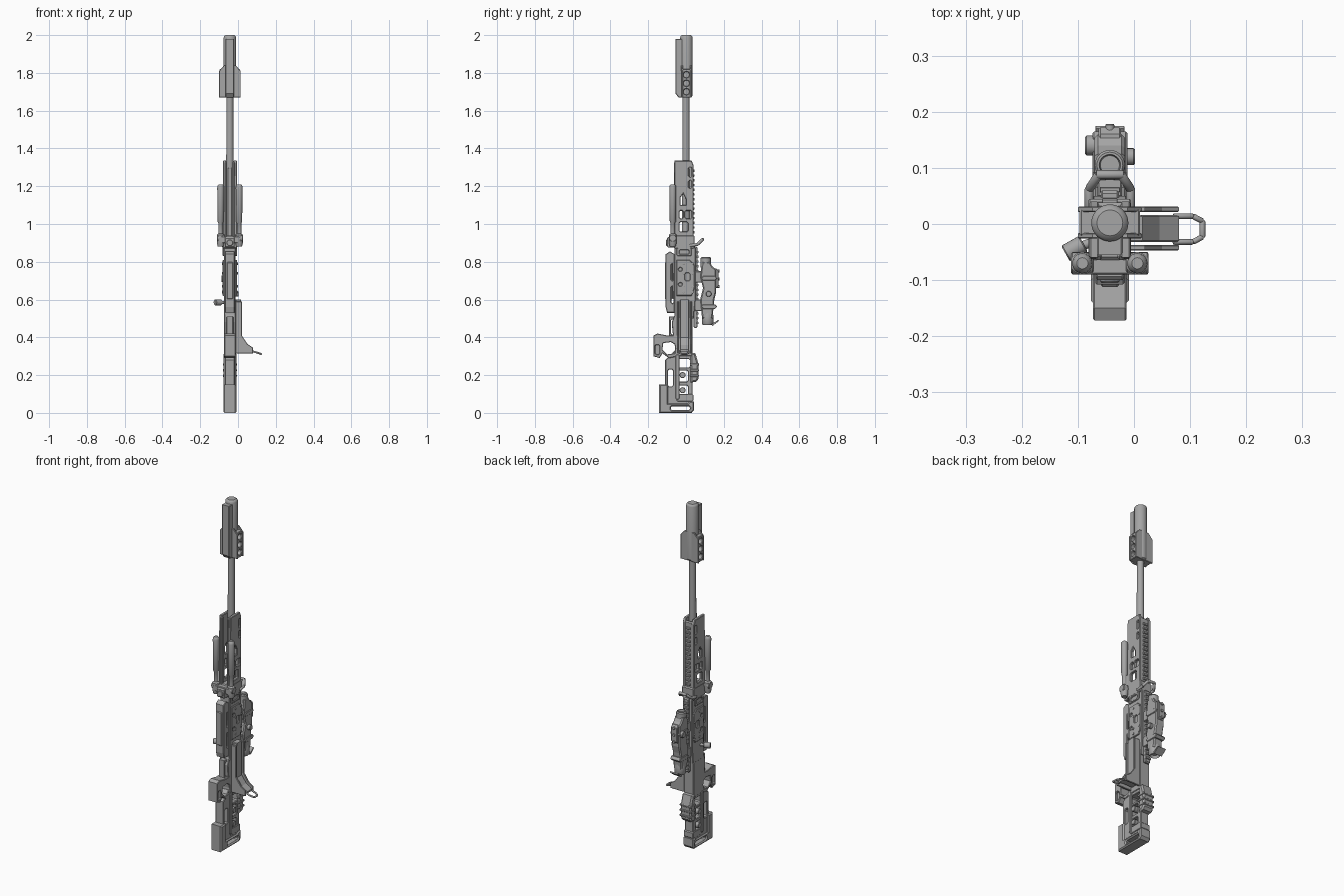
import bpy
import math
from mathutils import Matrix, Vector

if "Cube" in bpy.data.objects:
    bpy.data.objects.remove(bpy.data.objects["Cube"])

grey = bpy.data.materials.new("plain_grey")
grey.use_nodes = True
grey.diffuse_color = (.38, .38, .38, 1)
grey.node_tree.nodes["Principled BSDF"].inputs["Base Color"].default_value = (.38, .38, .38, 1)

CX = -.043          # centre plane of the rifle
SIDES = {"left": 1, "right": -1}
AXES = {"x": Matrix(((0, 0, 1), (1, 0, 0), (0, 1, 0))),
        "y": Matrix(((1, 0, 0), (0, 0, -1), (0, 1, 0)))}


def add_mesh(name, mesh):
    mesh.materials.clear()
    mesh.materials.append(grey)
    obj = bpy.data.objects.new(name, mesh)
    bpy.context.collection.objects.link(obj)
    return obj


def rect(a, b, low, high, cut=.006):
    """Rectangle outline with clipped corners."""
    return [(a + cut, low), (b - cut, low), (b, low + cut), (b, high - cut),
            (b - cut, high), (a + cut, high), (a, high - cut), (a, low + cut)]


def disc(a, b, radius, sides=12):
    turn = math.tau / sides
    return [(a + radius * math.cos(i * turn), b + radius * math.sin(i * turn))
            for i in range(sides)]


def plate(name, outline, half, mid=CX, holes=(), axis="x", bevel=.003):
    """Thick bevelled plate from a side (x) or front (y) outline with holes."""
    curve = bpy.data.curves.new(name, "CURVE")
    curve.dimensions = "2D"
    curve.fill_mode = "BOTH"
    curve.extrude = half - bevel
    curve.bevel_depth = bevel
    curve.offset = -bevel
    curve.bevel_resolution = 0
    for loop in [outline, *holes]:
        spline = curve.splines.new("POLY")
        spline.points.add(len(loop) - 1)
        for point, (a, b) in zip(spline.points, loop):
            point.co = (a, b, 0, 1)
        spline.use_cyclic_u = True
    temp = bpy.data.objects.new(name + "_curve", curve)
    mesh = bpy.data.meshes.new_from_object(temp)
    bpy.data.objects.remove(temp)
    mesh.transform(AXES[axis].to_4x4())
    mesh.transform(Matrix.Translation((mid, 0, 0) if axis == "x" else (0, mid, 0)))
    mesh.polygons.foreach_set("use_smooth", [False] * len(mesh.polygons))
    return add_mesh(name, mesh)


def lathe(name, start, end, profile, sides=28):
    """Turned part from start to end; profile holds (fraction, radius)."""
    start, end = Vector(start), Vector(end)
    spin = (end - start).to_track_quat("Z", "Y")
    length = (end - start).length
    verts, faces = [], []
    for part, radius in profile:
        verts += [start + spin @ Vector((a, b, part * length)) for a, b in disc(0, 0, radius, sides)]
    for row in range(len(profile) - 1):
        for i in range(sides):
            j = (i + 1) % sides
            low, high = row * sides, (row + 1) * sides
            faces.append((low + i, low + j, high + j, high + i))
    faces += [tuple(reversed(range(sides))), tuple(range(len(verts) - sides, len(verts)))]
    mesh = bpy.data.meshes.new(name)
    mesh.from_pydata(verts, [], faces)
    obj = add_mesh(name, mesh)
    bpy.ops.object.select_all(action="DESELECT")
    obj.select_set(True)
    bpy.context.view_layer.objects.active = obj
    bpy.ops.object.shade_smooth_by_angle(angle=math.radians(35))
    return obj


def rod(name, start, end, radius, sides=20):
    return lathe(name, start, end, [(0, radius * .85), (.06, radius), (.94, radius), (1, radius * .85)], sides)


# Barrel and muzzle
lathe("barrel", (CX, 0, .6), (CX, 0, 1.7), [(0, .022), (1, .018)])
lathe("suppressor", (CX, .002, 1.67), (CX, .002, 2),
      [(0, .026), (.03, .033), (.96, .033), (.985, .03), (1, .023)], 36)
plate("muzzle_spine", [(-.04, 1.67), (0, 1.67), (0, 1.98), (-.055, 1.98), (-.055, 1.69)], .023)
plate("muzzle_brake", rect(-.024, .029, 1.67, 1.82), .054,
      holes=[disc(.002, 1.7 + i * .045, .016) for i in range(3)])
for name, y in {"front": -.021, "back": .026}.items():
    plate("brake_cover_" + name, [(-.1, 1.67), (.014, 1.67), (.014, 1.81), (-.012, 1.84),
                                  (-.074, 1.84), (-.1, 1.81)], .005, y, axis="y", bevel=.002)

# Handguard: two pierced walls, a back wall and a toothed rail
windows = [rect(-.035, .01, .96, 1.01), rect(-.005, .03, 1.03, 1.07), rect(-.035, -.015, 1.03, 1.07),
           [(-.03, 1.1), (0, 1.1), (0, 1.13), (-.015, 1.16), (-.03, 1.14)],
           rect(.014, .03, 1.19, 1.23), rect(.014, .03, 1.25, 1.3)]
wall = [(-.062, .9), (.04, .9), (.04, 1.31), (.03, 1.335), (-.06, 1.335), (-.062, 1.2)]
for side, s in SIDES.items():
    plate("handguard_wall_" + side, wall, .009, CX + s * .028, windows)
    plate("handguard_lip_" + side, rect(-.064, -.05, .93, 1.33), .006, CX + s * .02)
plate("handguard_back", rect(.024, .038, .9, 1.32), .03)
plate("handguard_core", rect(-.02, .02, .9, 1.3), .012)
plate("handguard_collar", rect(-.065, .045, .87, .94), .038)
for i in range(14):
    plate("rail_tooth", rect(.036, .045, .95 + i * .025, .963 + i * .025, .002), .014, bevel=.001)

# Folded bipod
plate("bipod_mount", rect(-.1, .014, .9, .935), .018, -.072, axis="y")
plate("bipod_pivot", rect(-.1, -.05, .875, .93), .025)
rod("bipod_bolt", (CX, -.105, .9), (CX, -.06, .9), .017)
for side, s in SIDES.items():
    x = CX + s * .049
    lathe("bipod_leg_" + side, (x, -.07, .88), (x, -.07, 1.21),
          [(0, .015), (.06, .02), (.19, .02), (.21, .012), (.38, .012), (.4, .016),
           (.95, .018), (.98, .016), (1, .01)])
    rod("bipod_hinge_" + side, (x - .02, -.07, .925), (x + .02, -.07, .925), .02)

# Receiver with side panels and screws
plate("receiver", [(-.06, .5), (.04, .5), (.05, .6), (.05, .87), (.04, .9), (-.055, .9), (-.06, .87)], .031)
plate("lower_receiver", [(-.05, .3), (.035, .3), (.035, .52), (-.06, .52), (-.075, .48), (-.07, .42)], .03)
for side, s in SIDES.items():
    plate("receiver_panel_" + side, [(-.05, .62), (.03, .62), (.045, .66), (.045, .78), (.02, .81), (-.05, .81)],
          .005, CX + s * .033, [rect(-.005, .02, .7, .74), disc(-.03, .68, .009), disc(-.03, .76, .009)])
    plate("collar_panel_" + side, rect(-.05, .03, .83, .875), .004, CX + s * .034,
          [rect(-.035, .015, .84, .863)])
    for z in (.64, .67, .74, .79):
        for y in (-.012, .035):
            rod("screw", (CX + s * .03, y, z), (CX + s * .042, y, z), .007, 10)
plate("receiver_rail", rect(.04, .06, .45, .88), .016)
for i in range(16):
    plate("receiver_rail_tooth", rect(.056, .066, .47 + i * .025, .483 + i * .025, .002), .018, bevel=.001)

# Magazine and front trim
plate("magazine", [(-.1, .53), (-.06, .53), (-.06, .84), (-.085, .855), (-.108, .84), (-.108, .56)], .026,
      holes=[rect(-.078, -.066, .58, .67), rect(-.078, -.066, .7, .79)])
plate("magazine_rib", rect(-.112, -.07, .6, .8), .016)

# Trigger, guard and grip
plate("trigger_guard", [(-.09, .4), (-.03, .4), (-.03, .51), (-.09, .51)], .018,
      holes=[rect(-.08, -.05, .415, .495)])
plate("trigger", [(-.075, .45), (-.05, .43), (-.05, .455), (-.07, .462)], .006, bevel=.001)
plate("grip", [(-.172, .3), (-.14, .29), (-.125, .315), (-.09, .29), (-.04, .3), (-.04, .41),
               (-.1, .41), (-.15, .42), (-.172, .41)], .03,
      holes=[[(-.125, .335), (-.1, .31), (-.06, .315), (-.055, .36), (-.08, .375), (-.12, .37)],
             rect(-.163, -.14, .31, .36)])
plate("grip_core", rect(-.165, -.135, .3, .4), .018)

# Skeleton buttstock
plate("stock_frame", [(-.1, .04), (.035, .04), (.035, .31), (.02, .33), (-.06, .33), (-.11, .28), (-.11, .06)], .026,
      holes=[rect(-.095, -.07, .14, .23), rect(-.05, .02, .24, .285), rect(-.045, .01, .165, .225),
             rect(-.045, .01, .085, .145)])
for side, s in SIDES.items():
    plate("stock_strip_" + side, rect(-.055, -.035, .07, .31), .006, CX + s * .028)
    for z in (.12, .2):
        rod("stock_knob_" + side, (CX, -.018, z), (CX + s * .034, -.018, z), .016)
plate("butt_pad", [(-.142, 0), (.03, 0), (.043, .015), (.043, .06), (.02, .06), (.01, .05), (-.095, .05),
                   (-.095, .15), (-.142, .15)], .034, holes=[rect(-.08, .02, .015, .035)], bevel=.006)
plate("butt_slide", rect(-.05, .04, .06, .1), .03)
plate("cheek_rest", [(.025, .16), (.055, .165), (.066, .18), (.066, .26), (.05, .315), (.025, .32)], .034, bevel=.008)
for z in (.19, .22, .25):
    plate("cheek_rib", rect(.02, .069, z, z + .012, .003), .037, bevel=.002)

# Side guard on the left with its flared foot and loop
plate("side_guard", [(-.012, .33), (.05, .33), (.08, .325), (.08, .335), (.045, .36), (.015, .4), (.015, .6),
                     (-.012, .6)], .024, -.008, axis="y")
for y in (-.042, .026):
    plate("side_guard_rim", [(-.012, .315), (.08, .315), (.08, .345), (.05, .365), (.02, .41), (.02, .59),
                             (-.012, .59)], .005, y, axis="y", bevel=.002)
for y, turn in ((-.032, 1), (.014, -1)):
    rod("loop_arm", (.07, y, .328), (.105, y, .318), .005, 10)
    rod("loop_corner", (.105, y, .318), (.122, y + turn * .009, .312), .005, 10)
rod("loop_end", (.122, -.024, .312), (.122, .006, .312), .005, 10)

# Bolt handle on the right
rod("bolt_stem", (CX, -.02, .585), (-.1, -.042, .585), .008, 12)
rod("bolt_knob", (-.09, -.035, .585), (-.122, -.053, .585), .016)

# Carry loop behind the collar
for side, s in SIDES.items():
    rod("carry_arm_" + side, (CX + s * .037, .02, .885), (CX + s * .037, .065, .893), .008, 10)
    rod("carry_bend_" + side, (CX + s * .037, .062, .893), (CX + s * .02, .088, .918), .008, 10)
rod("carry_bar", (CX - .024, .088, .918), (CX + .024, .088, .918), .008, 10)

# Sighting scope with mounts, lens tubes, knobs and flap
plate("scope_body", [(.085, .5), (.14, .5), (.15, .6), (.16, .64), (.16, .76), (.14, .775), (.125, .8),
                     (.085, .8), (.075, .72), (.09, .66), (.075, .6)], .027, bevel=.006)
plate("scope_cap", rect(.13, .172, .66, .765, .012), .02)
for z in (.54, .69):
    plate("scope_mount", rect(.045, .1, z, z + .06), .022)
    plate("scope_clamp", rect(.08, .165, z + .01, z + .035, .012), .031)
lathe("front_lens", (CX, .105, .77), (CX, .105, .825), [(0, .027), (.9, .027), (1, .023), (1, .019), (.8, .017)])
lathe("eyepiece", (CX, .115, .54), (CX, .115, .465), [(0, .025), (.4, .031), (.9, .031), (1, .026), (.8, .02)])
plate("eyepiece_flap", [(.14, .46), (.175, .487), (.17, .492), (.135, .47)], .026, bevel=.001)
rod("scope_knob_right", (CX, .14, .71), (-.087, .14, .71), .018)
rod("scope_knob_left", (CX, .12, .63), (.002, .12, .63), .015)
for z in (.67, .71, .75):
    rod("scope_button", (CX, .155, z), (CX, .178, z), .008, 12)
